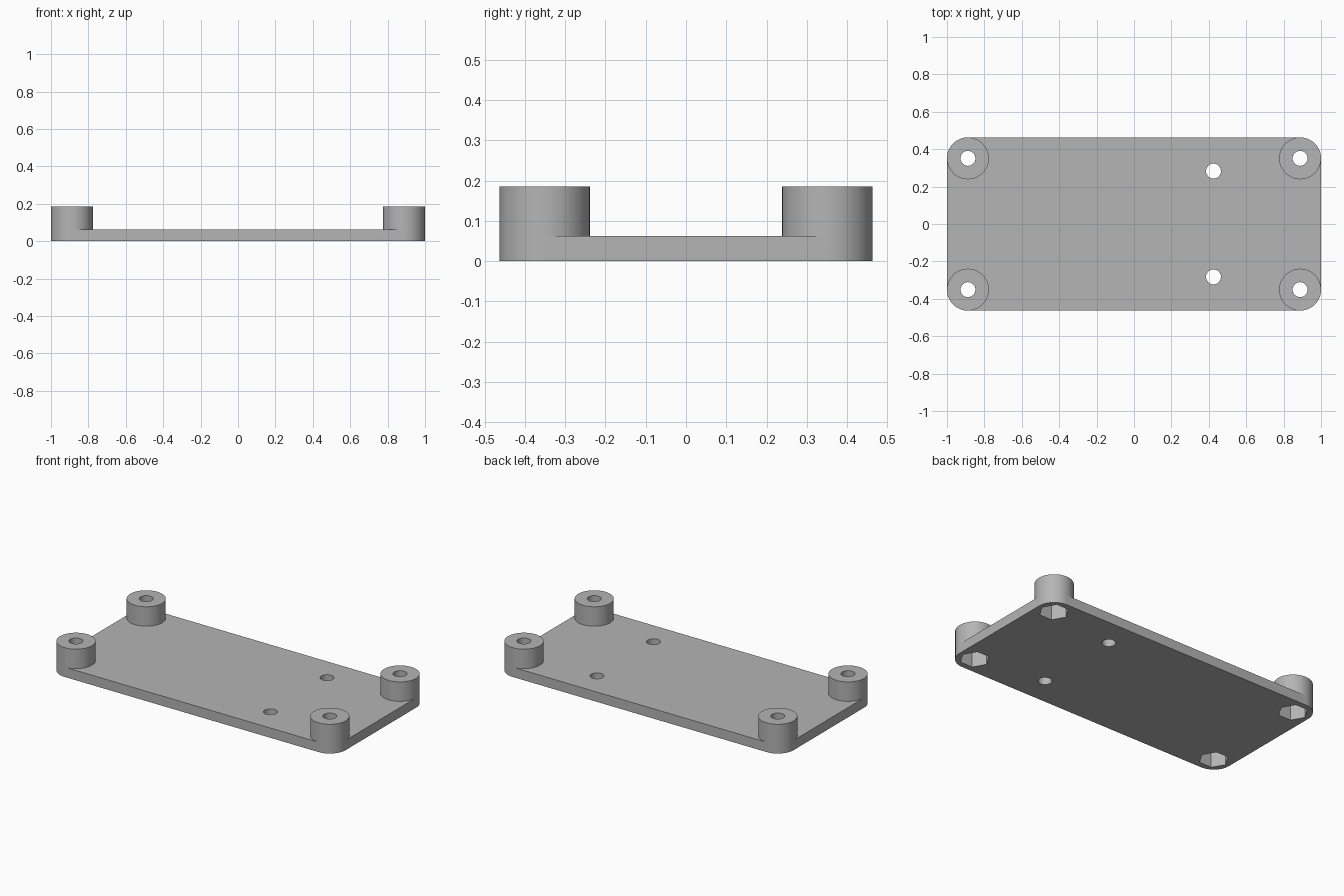
import bpy
import math

if "Cube" in bpy.data.objects:
    bpy.data.objects.remove(bpy.data.objects["Cube"], do_unlink=True)

HALF_Y = 0.463
BOSS_R = 0.112
BOSS_H = 0.185
PLATE_H = 0.062
HOLE_R = 0.04
NUT_R = 0.087
NUT_DEPTH = 0.12
SEG = 64
CX, CY = 1 - BOSS_R, HALF_Y - BOSS_R
CORNERS = [(CX, CY), (-CX, CY), (-CX, -CY), (CX, -CY)]

grey = bpy.data.materials.new("grey plastic")
grey.use_nodes = True
colour = (0.46, 0.46, 0.46, 1)
grey.diffuse_color = colour
grey.node_tree.nodes["Principled BSDF"].inputs["Base Color"].default_value = colour


def prism(name, outline, z0, z1):
    """Solid with a flat outline between two heights."""
    n = len(outline)
    verts = [(x, y, z) for z in (z0, z1) for x, y in outline]
    faces = [list(range(n))[::-1], list(range(n, 2 * n))]
    faces += [(i, (i + 1) % n, n + (i + 1) % n, n + i) for i in range(n)]
    mesh = bpy.data.meshes.new(name)
    mesh.from_pydata(verts, [], faces)
    mesh.materials.append(grey)
    obj = bpy.data.objects.new(name, mesh)
    bpy.context.collection.objects.link(obj)
    return obj


def arc(x, y, r, count, start=0.0, sweep=math.tau, closed=False):
    steps = count - 1 if closed else count
    return [(x + r * math.cos(start + sweep * i / steps),
             y + r * math.sin(start + sweep * i / steps)) for i in range(count)]


def combine(target, tool, operation):
    mod = target.modifiers.new(operation, "BOOLEAN")
    mod.operation = operation
    mod.solver = "EXACT"
    mod.object = tool
    bpy.context.view_layer.objects.active = target
    bpy.ops.object.modifier_apply(modifier=mod.name)
    bpy.data.objects.remove(tool, do_unlink=True)


# Base plate with rounded corners
outline = []
for k, (x, y) in enumerate(CORNERS):
    outline += arc(x, y, BOSS_R, SEG // 4 + 1, k * math.pi / 2, math.pi / 2, True)
plate = prism("mounting_plate", outline, 0, PLATE_H)

# Corner bosses
for x, y in CORNERS:
    combine(plate, prism("boss", arc(x, y, BOSS_R, SEG), 0, BOSS_H), "UNION")

# Screw holes and hexagonal nut pockets underneath
for x, y in CORNERS:
    combine(plate, prism("screw_hole", arc(x, y, HOLE_R, 32), -0.1, 0.3), "DIFFERENCE")
    combine(plate, prism("nut_pocket", arc(x, y, NUT_R, 6), -0.1, NUT_DEPTH), "DIFFERENCE")

# Two holes through the plate
for side in (-1, 1):
    hole = prism("plate_hole", arc(0.425, side * 0.283, HOLE_R, 32), -0.1, 0.3)
    combine(plate, hole, "DIFFERENCE")

bpy.ops.object.select_all(action="DESELECT")
plate.select_set(True)
bpy.context.view_layer.objects.active = plate
bpy.ops.object.shade_smooth_by_angle(angle=math.radians(30))
